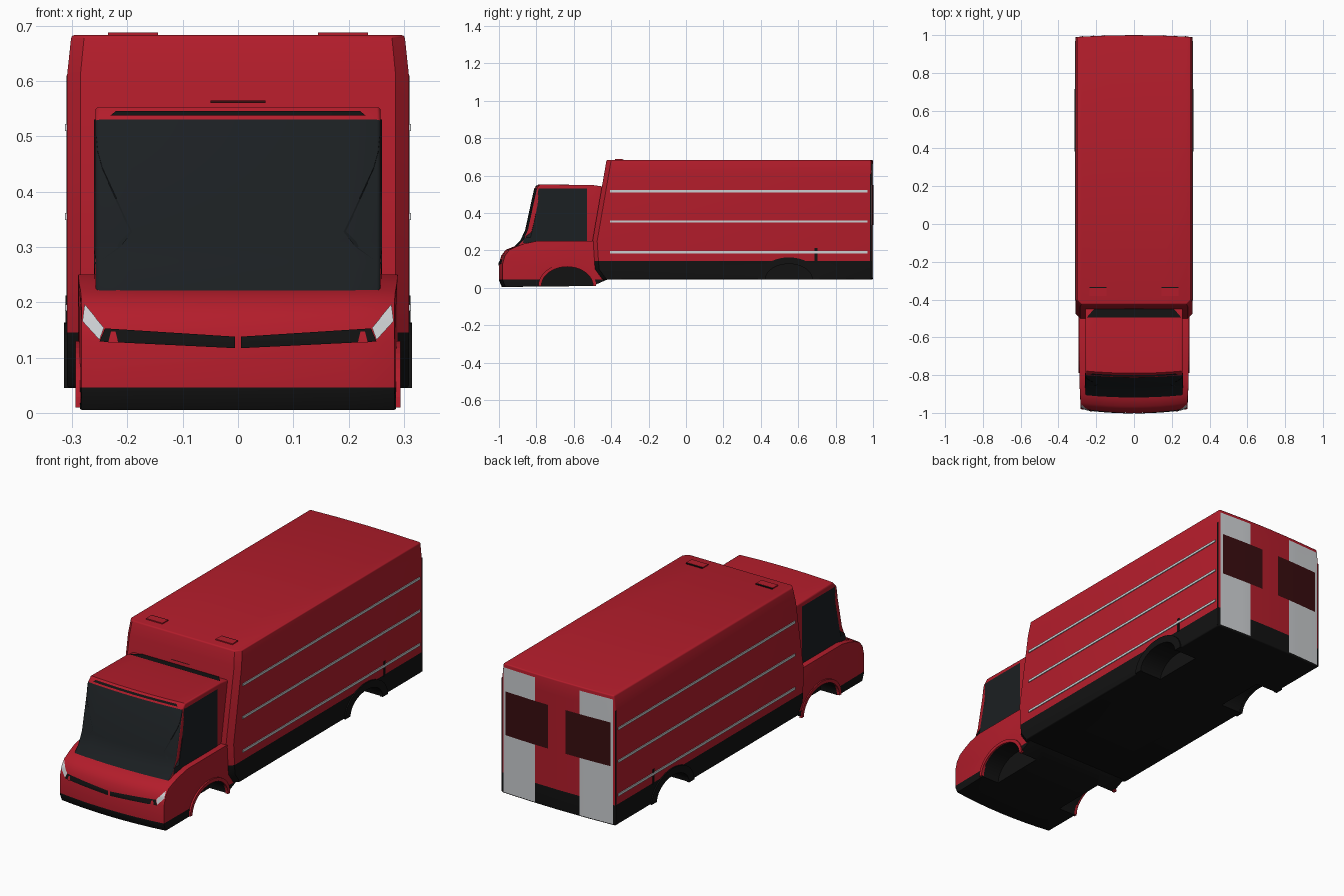
import bpy, bmesh, math
from mathutils import Vector
from mathutils.bvhtree import BVHTree

cube = bpy.data.objects.get("Cube")
if cube:
    bpy.data.objects.remove(cube)


def material(name, rgb):
    m = bpy.data.materials.new(name)
    m.use_nodes = True
    m.diffuse_color = (*rgb, 1)
    bsdf = m.node_tree.nodes["Principled BSDF"]
    bsdf.inputs["Base Color"].default_value = (*rgb, 1)
    bsdf.inputs["Roughness"].default_value = 0.5
    return m


RED = material("red_paint", (0.45, 0.012, 0.024))
BLACK = material("black_trim", (0.006, 0.006, 0.006))
GLASS = material("dark_glass", (0.011, 0.014, 0.016))
WHITE = material("white", (0.6, 0.62, 0.64))
MAROON = material("rear_glass", (0.04, 0.004, 0.005))


def make(name, bm, mats):
    mesh = bpy.data.meshes.new(name)
    bm.to_mesh(mesh)
    bm.free()
    for m in mats:
        mesh.materials.append(m)
    ob = bpy.data.objects.new(name, mesh)
    bpy.context.collection.objects.link(ob)
    return ob


def prism(name, profile, xs, mats, warp=None, cuts=(), paint=None):
    """Loft a (y, z) profile across the x stations, then warp and paint it."""
    bm = bmesh.new()
    rings = [[bm.verts.new((x, y, z)) for y, z in profile] for x in xs]
    n = len(profile)
    for a, b in zip(rings, rings[1:]):
        for i in range(n):
            j = (i + 1) % n
            bm.faces.new((a[i], a[j], b[j], b[i]))
    bm.faces.new(rings[0])
    bm.faces.new(rings[-1])
    for z in cuts:
        bmesh.ops.bisect_plane(bm, geom=bm.verts[:] + bm.edges[:] + bm.faces[:],
                               plane_co=(0, 0, z), plane_no=(0, 0, 1))
    if warp:
        for v in bm.verts:
            v.co = warp(*v.co)
    bmesh.ops.recalc_face_normals(bm, faces=bm.faces)
    if paint:
        for f in bm.faces:
            f.material_index = paint(f.calc_center_median(), f.normal)
    return make(name, bm, mats)


def smooth(ob):
    bpy.ops.object.select_all(action='DESELECT')
    ob.select_set(True)
    bpy.context.view_layer.objects.active = ob
    bpy.ops.object.shade_smooth_by_angle(angle=math.radians(35))


def finish(ob, bevel, cutters=()):
    """Bevel, cut the wheel wells, bake the modifiers and smooth."""
    b = ob.modifiers.new("bevel", 'BEVEL')
    b.width, b.segments = bevel, 3
    b.limit_method, b.angle_limit = 'ANGLE', math.radians(50)
    for c in cutters:
        m = ob.modifiers.new("well", 'BOOLEAN')
        m.object, m.operation, m.solver = c, 'DIFFERENCE', 'EXACT'
    dg = bpy.context.evaluated_depsgraph_get()
    mesh = bpy.data.meshes.new_from_object(ob.evaluated_get(dg))
    ob.modifiers.clear()
    ob.data = mesh
    for c in cutters:
        bpy.data.objects.remove(c)
    smooth(ob)


def panel(name, target, corners, direction, mat, offset=0.003, n=10):
    """Project a four-cornered patch along a direction onto a body."""
    src = bmesh.new()
    src.from_mesh(target.data)
    tree = BVHTree.FromBMesh(src)
    src.free()
    d = Vector(direction)
    a, b, c, e = map(Vector, corners)
    bm = bmesh.new()
    grid = []
    for i in range(n + 1):
        row = []
        for j in range(n + 1):
            p = a.lerp(b, i / n).lerp(e.lerp(c, i / n), j / n)
            loc, nor, _, _ = tree.ray_cast(p - d * 3, d)
            if loc is None:
                loc, nor, _, _ = tree.find_nearest(p)
            row.append(bm.verts.new(loc + nor * offset))
        grid.append(row)
    for i in range(n):
        for j in range(n):
            f = bm.faces.new((grid[i][j], grid[i + 1][j],
                              grid[i + 1][j + 1], grid[i][j + 1]))
            f.normal_update()
            if f.normal.dot(d) > 0:
                f.normal_flip()
    ob = make(name, bm, [mat])
    smooth(ob)
    return ob


def block(name, lo, hi, mat):
    return prism(name, [(lo[1], lo[2]), (hi[1], lo[2]), (hi[1], hi[2]), (lo[1], hi[2])],
                 (lo[0], hi[0]), [mat])


def arc(y, z, ry, rz, steps=20, start=0, end=math.pi):
    return [(y + ry * math.cos(start + (end - start) * i / steps),
             z + rz * math.sin(start + (end - start) * i / steps)) for i in range(steps + 1)]


def well_cutters(y, z, ry, rz):
    shape = arc(y, z, ry, rz) + [(y - ry, z - 0.1), (y + ry, z - 0.1)]
    return [prism("well_cutter", shape, sorted((s * 0.19, s * 0.4)), [RED, BLACK],
                  paint=lambda c, n: 1) for s in (1, -1)]


# Cargo box with black skirt
def box_warp(x, y, z):
    if y < 0:
        y += 0.025 if abs(x) > 0.3 else 0
    else:
        y -= 0.01 * (x / 0.31) ** 2
    return Vector((x * (0.975 if z > 0.65 else 1), y, z))


box_profile = [(-0.425, 0.683), (1.0, 0.683), (1.0, 0.045), (-0.45, 0.045),
               (-0.49, 0.1), (-0.5, 0.25)]
cargo_box = prism("cargo_box", box_profile, (-0.309, -0.285, -0.15, 0, 0.15, 0.285, 0.309),
                  [RED, BLACK], box_warp, (0.145, 0.61),
                  lambda c, n: int(c.z < 0.145))
finish(cargo_box, 0.006, well_cutters(0.55, 0.035, 0.13, 0.095))


# Lower cab: bonnet, bumper and wheel wells
def cab_warp(x, y, z):
    front = max(0, min(1, (-0.85 - y) / 0.1))
    return Vector((x * (1 - 0.02 * front), y + 0.02 * front * (x / 0.29) ** 2, z))


cab_profile = [(-0.985, 0.005), (-1.0, 0.04), (-1.0, 0.13), (-0.988, 0.172), (-0.965, 0.203),
               (-0.92, 0.221), (-0.87, 0.236), (-0.8, 0.25), (-0.44, 0.25),
               (-0.42, 0.045), (-0.5, 0.01)]
cab_xs = [0.289 * i / 4 for i in range(-4, 5)]
lower_cab = prism("lower_cab", cab_profile, cab_xs, [RED, BLACK], cab_warp, (0.046,),
                  lambda c, n: int(c.z < 0.046))
finish(lower_cab, 0.022, well_cutters(-0.635, 0.005, 0.14, 0.108))

# Upper cab with wraparound windscreen
upper_profile = [(-0.925, 0.215), (-0.885, 0.255), (-0.86, 0.31), (-0.812, 0.53),
                 (-0.79, 0.553), (-0.5, 0.55), (-0.43, 0.54), (-0.43, 0.2)]
upper_cab = prism("upper_cab", upper_profile, [x * 0.893 for x in cab_xs], [RED, GLASS],
                  lambda x, y, z: Vector((x, y + (0.012 * (x / 0.26) ** 2 if y < -0.7 else 0), z)),
                  paint=lambda c, n: int(n.y < -0.5 and c.z < 0.53 and c.y < -0.7))
finish(upper_cab, 0.007)

# Cab roof details
panel("roof_front_slot", upper_cab, [(-0.23, -0.8, 0.536), (0.23, -0.8, 0.536),
      (0.22, -0.8, 0.544), (-0.22, -0.8, 0.544)], (0, 1, 0), BLACK)
panel("roof_rear_gap", upper_cab, [(-0.25, -0.495, 0.5), (0.25, -0.495, 0.5),
      (0.2, -0.437, 0.5), (-0.2, -0.437, 0.5)], (0, 0, -1), BLACK)
panel("box_front_marker", cargo_box, [(-0.05, -0.44, 0.56), (0.05, -0.44, 0.56),
      (0.05, -0.44, 0.564), (-0.05, -0.44, 0.564)], (0, 1, 0), MAROON)

# Parts repeated on both sides
for s, side in ((1, "left"), (-1, "right")):
    panel(side + "_window", upper_cab, [(s * 0.25, -0.872, 0.24), (s * 0.25, -0.53, 0.24),
          (s * 0.25, -0.53, 0.53), (s * 0.25, -0.798, 0.53)], (-s, 0, 0), GLASS, 0.002)
    panel(side + "_headlight", lower_cab, [(s * 0.277, -1, 0.195), (s * 0.281, -1, 0.165),
          (s * 0.25, -1, 0.131), (s * 0.242, -1, 0.153)], (0, 1, 0), WHITE)
    panel(side + "_grille", lower_cab, [(s * 0.005, -1, 0.117), (s * 0.25, -1, 0.129),
          (s * 0.24, -1, 0.152), (s * 0.005, -1, 0.137)], (0, 1, 0), BLACK)
    panel(side + "_grille_notch", lower_cab, [(s * 0.216, -1, 0.126), (s * 0.234, -1, 0.126),
          (s * 0.229, -1, 0.146), (s * 0.221, -1, 0.146)], (0, 1, 0), RED, 0.005, 3)
    for k, z in enumerate((0.19, 0.355, 0.516)):
        block(f"{side}_stripe_{k + 1}", (s * 0.3, -0.405, z - 0.006),
              (s * 0.313, 0.97, z + 0.006), WHITE)
    block(side + "_rear_seam", (s * 0.3, 0.983, 0.05), (s * 0.3105, 0.989, 0.61), BLACK)
    block(side + "_filler_slot", (s * 0.3, 0.688, 0.14), (s * 0.3115, 0.702, 0.212), BLACK)
    block(side + "_roof_light", (s * 0.145, -0.38, 0.67), (s * 0.235, -0.34, 0.688), RED)
    block(side + "_roof_light_back", (s * 0.145, -0.34, 0.67), (s * 0.235, -0.334, 0.687), BLACK)

    # Wheel arch lips
    rear = arc(0.55, 0.045, 0.165, 0.118) + arc(0.55, 0.045, 0.125, 0.083)[::-1]
    prism(side + "_rear_arch", rear, (s * 0.3, s * 0.315), [BLACK])
    front = arc(-0.635, 0.01, 0.155, 0.12) + arc(-0.635, 0.01, 0.138, 0.103)[::-1]
    prism(side + "_front_arch", front, (s * 0.28, s * 0.294), [RED],
          paint=None)

    # Rear door panels
    panel(side + "_rear_band", cargo_box, [(s * 0.12, 1, 0.052), (s * 0.298, 1, 0.052),
          (s * 0.298, 1, 0.665), (s * 0.12, 1, 0.665)], (0, -1, 0), WHITE, 0.002)
    panel(side + "_rear_window", cargo_box, [(s * 0.048, 1, 0.335), (s * 0.285, 1, 0.335),
          (s * 0.285, 1, 0.55), (s * 0.048, 1, 0.55)], (0, -1, 0), MAROON, 0.004)
